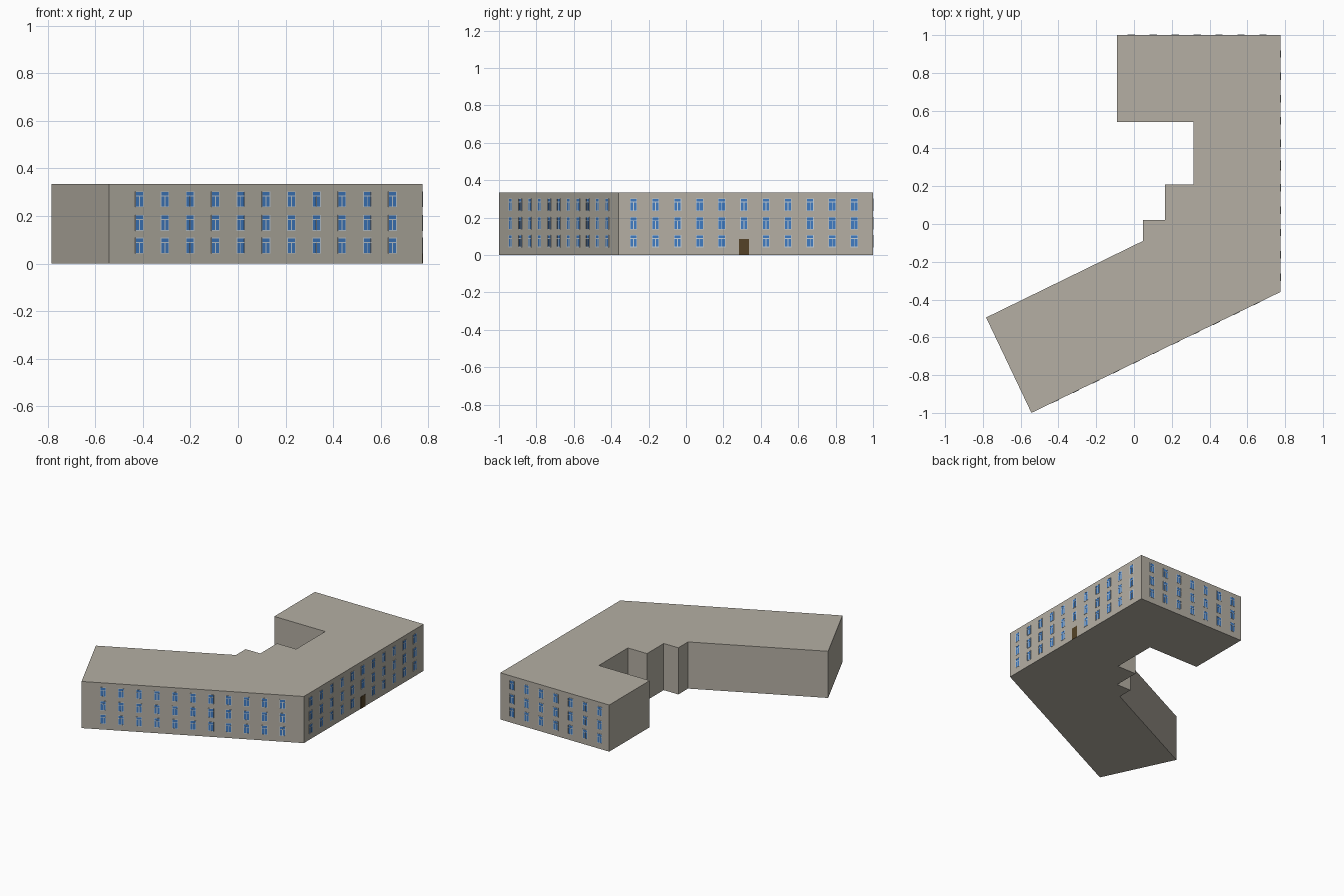
import bpy, bmesh
from mathutils import Matrix, Vector

if "Cube" in bpy.data.objects:
    bpy.data.objects.remove(bpy.data.objects["Cube"])

HEIGHT = 0.335
ROWS = (0.075, 0.171, 0.27)       # window centre heights
WIN_W, WIN_H = 0.036, 0.064


def material(name, rgb):
    m = bpy.data.materials.new(name)
    m.diffuse_color = (*rgb, 1)
    m.use_nodes = True
    m.node_tree.nodes["Principled BSDF"].inputs["Base Color"].default_value = m.diffuse_color
    return m


STONE = material("stone", (0.46, 0.43, 0.37))
GLASS = material("blue_glass", (0.05, 0.2, 0.55))
WHITE = material("frame_paint", (0.55, 0.62, 0.68))
WOOD = material("door_wood", (0.09, 0.055, 0.02))


def finish(name, bm, mat):
    bmesh.ops.recalc_face_normals(bm, faces=bm.faces[:])
    me = bpy.data.meshes.new(name)
    bm.to_mesh(me)
    bm.free()
    me.materials.append(mat)
    ob = bpy.data.objects.new(name, me)
    bpy.context.collection.objects.link(ob)


def wall_frame(a, b):
    """Wall space: x along the wall, y outwards, z up; a to b counter-clockwise."""
    d = Vector((b[0] - a[0], b[1] - a[1], 0)).normalized()
    n = Vector((d.y, -d.x, 0))
    return Matrix(((d.x, n.x, 0, a[0]), (d.y, n.y, 0, a[1]),
                   (0, 0, 1, 0), (0, 0, 0, 1)))


def slab(bm, frame, u, z, w, h, depth):
    m = frame @ Matrix.Translation((u, depth / 2, z)) @ Matrix.Diagonal((w, depth, h, 1))
    bmesh.ops.create_cube(bm, size=1, matrix=m)


# Building mass: footprint extruded upwards
footprint = [(-0.09, 1), (-0.09, 0.54), (0.315, 0.54), (0.315, 0.21),
             (0.163, 0.21), (0.163, 0.02), (0.047, 0.02), (0.047, -0.09),
             (-0.783, -0.495), (-0.543, -1), (0.775, -0.36), (0.775, 1)]
bm = bmesh.new()
base = bm.faces.new([bm.verts.new((x, y, 0)) for x, y in footprint])
top = bmesh.ops.extrude_face_region(bm, geom=[base], use_keep_orig=True)
bmesh.ops.translate(bm, vec=(0, 0, HEIGHT),
                    verts=[v for v in top["geom"] if isinstance(v, bmesh.types.BMVert)])
finish("building_walls", bm, STONE)

# Windowed facades: start, end, first and last column distance, columns, door column
FACADES = {
    "front": ((-0.543, -1), (0.775, -0.36), 0.143, 1.325, 11, None),
    "right": ((0.775, -0.36), (0.775, 1), 0.079, 1.26, 11, 5),
    "back": ((0.775, 1), (-0.09, 1), 0.092, 0.79, 7, None),
}
for side, (a, b, first, last, count, door) in FACADES.items():
    frame = wall_frame(a, b)
    panes, bars = bmesh.new(), bmesh.new()
    for i in range(count):
        u = first + (last - first) * i / (count - 1)
        for row, z in enumerate(ROWS):
            if row == 0 and i == door:
                continue
            # Glass pane
            slab(panes, frame, u, z, WIN_W, WIN_H, 0.001)
            # Pale surround, transom and lower mullion
            for s in (-1, 1):
                slab(bars, frame, u + s * WIN_W / 2, z, 0.003, WIN_H + 0.003, 0.002)
                slab(bars, frame, u, z + s * WIN_H / 2, WIN_W, 0.003, 0.002)
            slab(bars, frame, u, z + 0.013, WIN_W, 0.004, 0.002)
            slab(bars, frame, u, z - 0.01, 0.004, 0.042, 0.002)
    finish(side + "_window_panes", panes, GLASS)
    finish(side + "_window_frames", bars, WHITE)
    # Entrance door
    if door is not None:
        leaf = bmesh.new()
        u = first + (last - first) * door / (count - 1)
        slab(leaf, frame, u, 0.043, 0.052, 0.086, 0.002)
        finish("entrance_door", leaf, WOOD)
